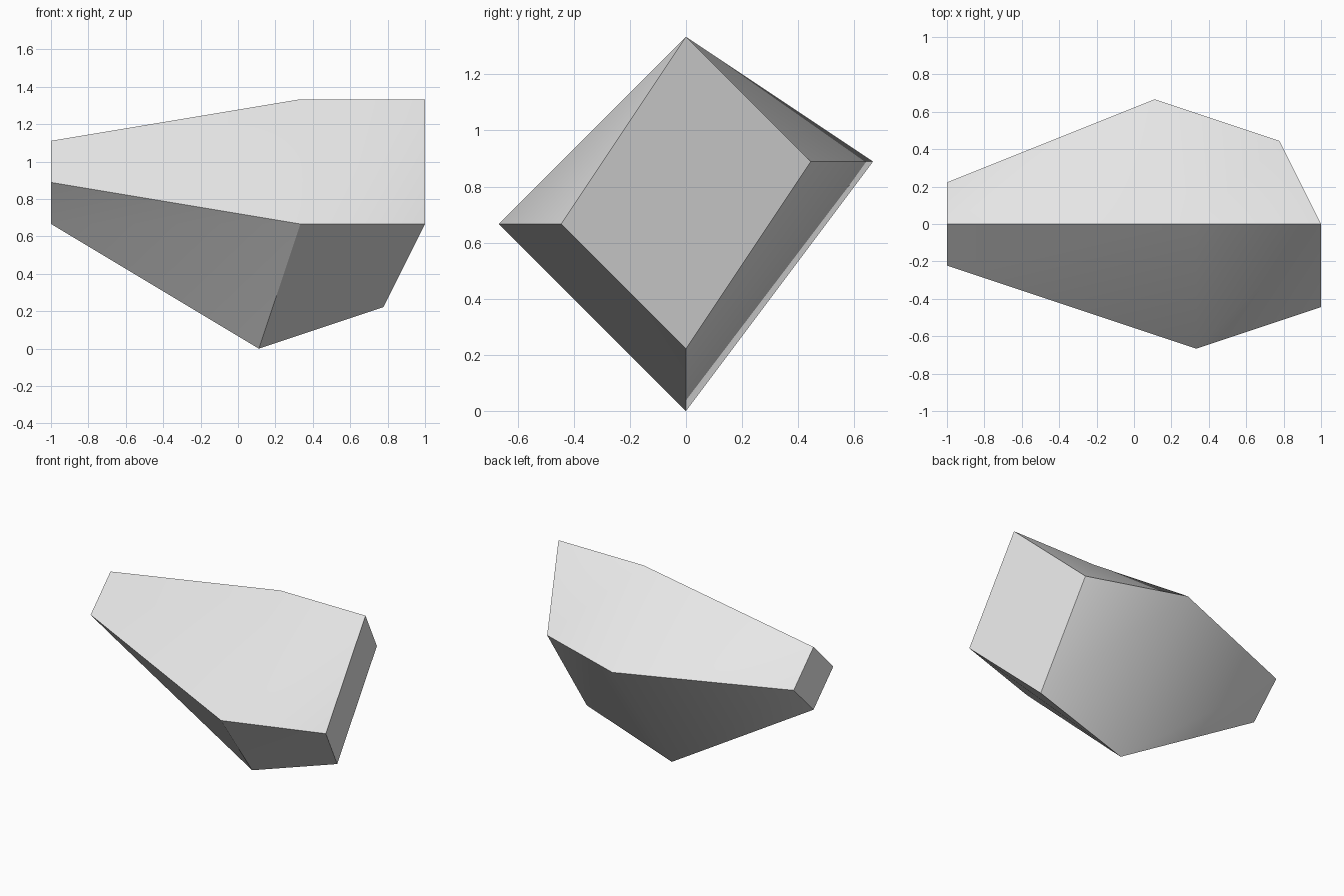
import bpy
import bmesh
import math

default = bpy.data.objects.get("Cube")
if default:
    bpy.data.objects.remove(default, do_unlink=True)

# Plain grey stone
grey = bpy.data.materials.new("light_grey")
grey.use_nodes = True
grey.diffuse_color = (0.8, 0.8, 0.8, 1)
grey.node_tree.nodes["Principled BSDF"].inputs["Base Color"].default_value = (0.8, 0.8, 0.8, 1)

# Four-sided rings along x, each listed as top, back, bottom, front (in grid units)
UNIT = 2 / 9
RINGS = [
    [(-4.5, 0, 5), (-4.5, 1, 4), (-4.5, 0, 3), (-4.5, -1, 4)],      # small end
    [(1.5, 0, 6), (0.5, 3, 4), (0.5, 0, 0), (1.5, -3, 3)],          # widest girth
    [(4.5, 0, 6), (3.5, 2, 4), (3.5, 0, 1), (4.5, -2, 3)],          # large end
]

bm = bmesh.new()
rings = [[bm.verts.new([c * UNIT for c in p]) for p in ring] for ring in RINGS]

# Sides: each quad is split along the same twisting diagonal
for a, b in zip(rings, rings[1:]):
    for i in range(4):
        j = (i + 1) % 4
        bm.faces.new((a[i], b[j], a[j]))
        bm.faces.new((a[i], b[i], b[j]))

# End caps
bm.faces.new(rings[0])
bm.faces.new(rings[-1][::-1])
bmesh.ops.recalc_face_normals(bm, faces=bm.faces)

mesh = bpy.data.meshes.new("faceted_rock")
bm.to_mesh(mesh)
bm.free()
mesh.materials.append(grey)
rock = bpy.data.objects.new("faceted_rock", mesh)
bpy.context.collection.objects.link(rock)

# Soft shading on shallow folds, crisp on the hard edges
bpy.ops.object.select_all(action="DESELECT")
rock.select_set(True)
bpy.context.view_layer.objects.active = rock
bpy.ops.object.shade_smooth_by_angle(angle=math.radians(30))
